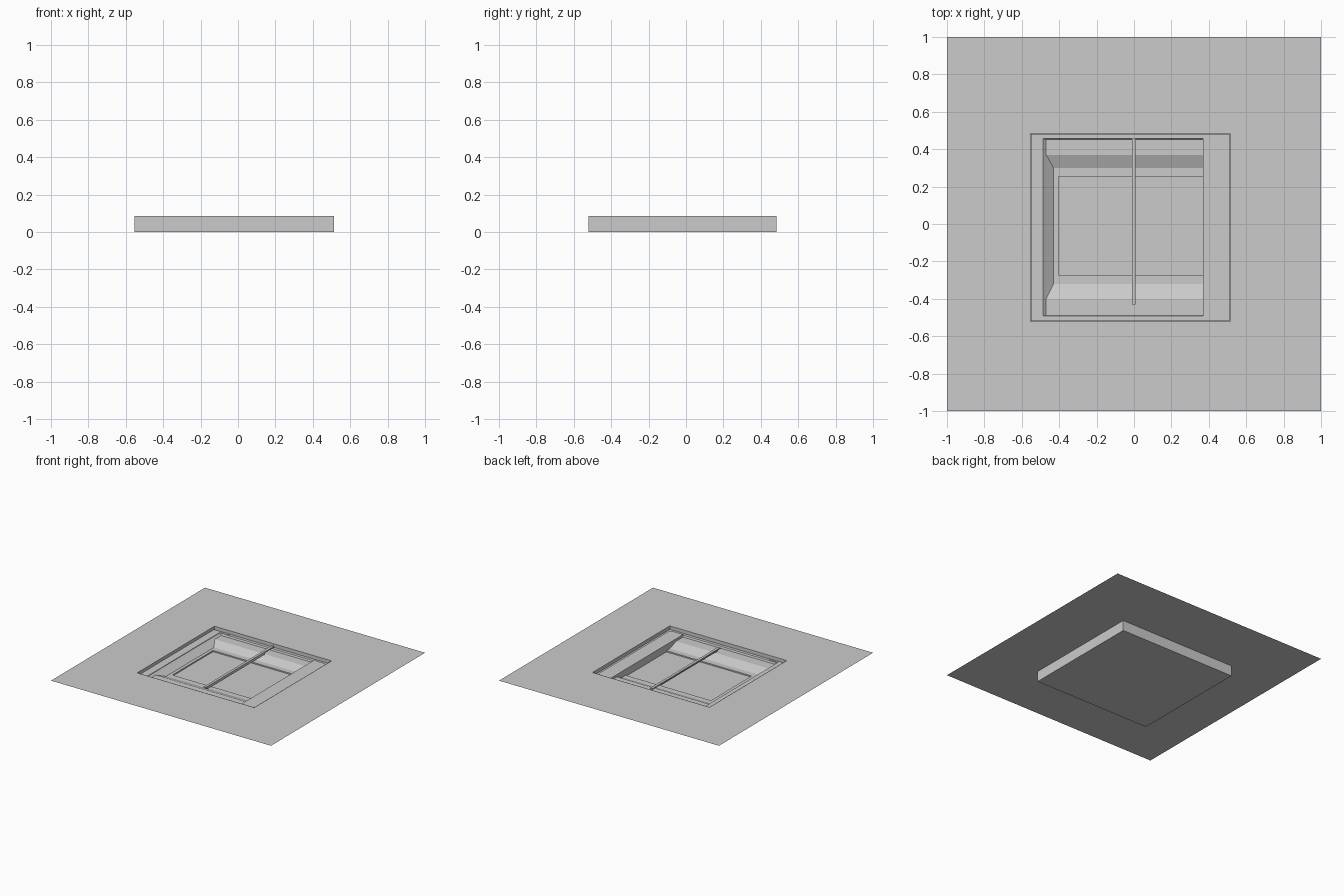
import bpy, bmesh

cube = bpy.data.objects.get("Cube")
if cube:
    bpy.data.objects.remove(cube, do_unlink=True)

GREY = (0.6, 0.6, 0.6, 1)
mat = bpy.data.materials.new("plain grey")
mat.use_nodes = True
mat.diffuse_color = GREY
mat.node_tree.nodes["Principled BSDF"].inputs["Base Color"].default_value = GREY

TOP = 0.086                      # level of the surrounding sheet
RIM = 0.058                      # sunken rim inside the opening
LEDGE = 0.052
X0, X1, Y0, Y1 = -0.553, 0.512, -0.52, 0.484


def finish(name, bm):
    mesh = bpy.data.meshes.new(name)
    bm.to_mesh(mesh)
    bm.free()
    mesh.materials.append(mat)
    obj = bpy.data.objects.new(name, mesh)
    bpy.context.collection.objects.link(obj)
    return obj


def stepped(name, rings, cap=True):
    """Join rectangular rings (x0, x1, y0, y1, z) in order and close the last."""
    bm = bmesh.new()
    loops = [[bm.verts.new(p) for p in ((a, c, z), (b, c, z), (b, d, z), (a, d, z))]
             for a, b, c, d, z in rings]
    for low, high in zip(loops, loops[1:]):
        for i in range(4):
            j = (i + 1) % 4
            quad = (low[i], low[j], high[j], high[i])
            bm.faces.new(quad)
    if cap:
        bm.faces.new(loops[-1])
    bmesh.ops.dissolve_degenerate(bm, dist=1e-5, edges=bm.edges)
    return finish(name, bm)


def prism(name, outline, z0, z1):
    bm = bmesh.new()
    face = bm.faces.new([bm.verts.new((x, y, z0)) for x, y in outline])
    top = bmesh.ops.extrude_face_region(bm, geom=[face])["geom"]
    verts = [v for v in top if isinstance(v, bmesh.types.BMVert)]
    bmesh.ops.translate(bm, vec=(0, 0, z1 - z0), verts=verts)
    bmesh.ops.recalc_face_normals(bm, faces=bm.faces)
    return finish(name, bm)


def box(name, a, b, c, d, z0, z1):
    return prism(name, [(a, c), (b, c), (b, d), (a, d)], z0, z1)


# Flat sheet around the opening
stepped("surrounding_sheet", [(-1, 1, -1, 1, TOP), (X0, X1, Y0, Y1, TOP)], cap=False)

# Outer shell of the sunken tray
shell = stepped("tray_shell", [(X0, X1, Y0, Y1, TOP), (X0, X1, Y0, Y1, 0)])
shell.data.flip_normals()

# Tray interior: wall, rim, ledge, sloped sides, recessed floor
R = 0.37
e = 0.002
stepped("tray_interior", [
    (X0 + e, X1 - e, Y0 + e, Y1 - e, TOP),
    (X0 + e, X1 - e, Y0 + e, Y1 - e, RIM),
    (-0.487, R, -0.493, 0.457, RIM),
    (-0.47, R, -0.488, 0.452, LEDGE - 0.008),
    (-0.47, R, -0.40, 0.37, LEDGE - 0.008),
    (-0.43, R, -0.32, 0.30, 0.014),
    (-0.405, R, -0.273, 0.254, 0.014),
    (-0.405, R, -0.273, 0.254, 0.004)])

# Raised cover at the right side with clipped outer corners
c = 0.025
prism("side_cover", [(R, -0.493), (0.49 - c, -0.493), (0.49, -0.493 + c),
                     (0.49, 0.457 - c), (0.49 - c, 0.457), (R, 0.457)],
      RIM - 0.001, RIM + 0.006)

# Thin edge plate at the left side and its two corner tabs
box("edge_plate", X0 + e, -0.487, -0.51, 0.466, RIM - 0.001, RIM + 0.004)
for name, y in (("front_tab", -0.507), ("back_tab", 0.466)):
    box(name, X0 + e, -0.405, y - 0.008, y + 0.008, RIM - 0.001, RIM + 0.004)

# Cross bar: broad flat strip with a narrow keel beneath
box("cross_bar", -0.012, 0.009, -0.43, 0.457, TOP - 0.014, TOP - 0.004)
box("cross_bar_keel", -0.004, 0.009, -0.41, 0.34, TOP - 0.026, TOP - 0.013)
